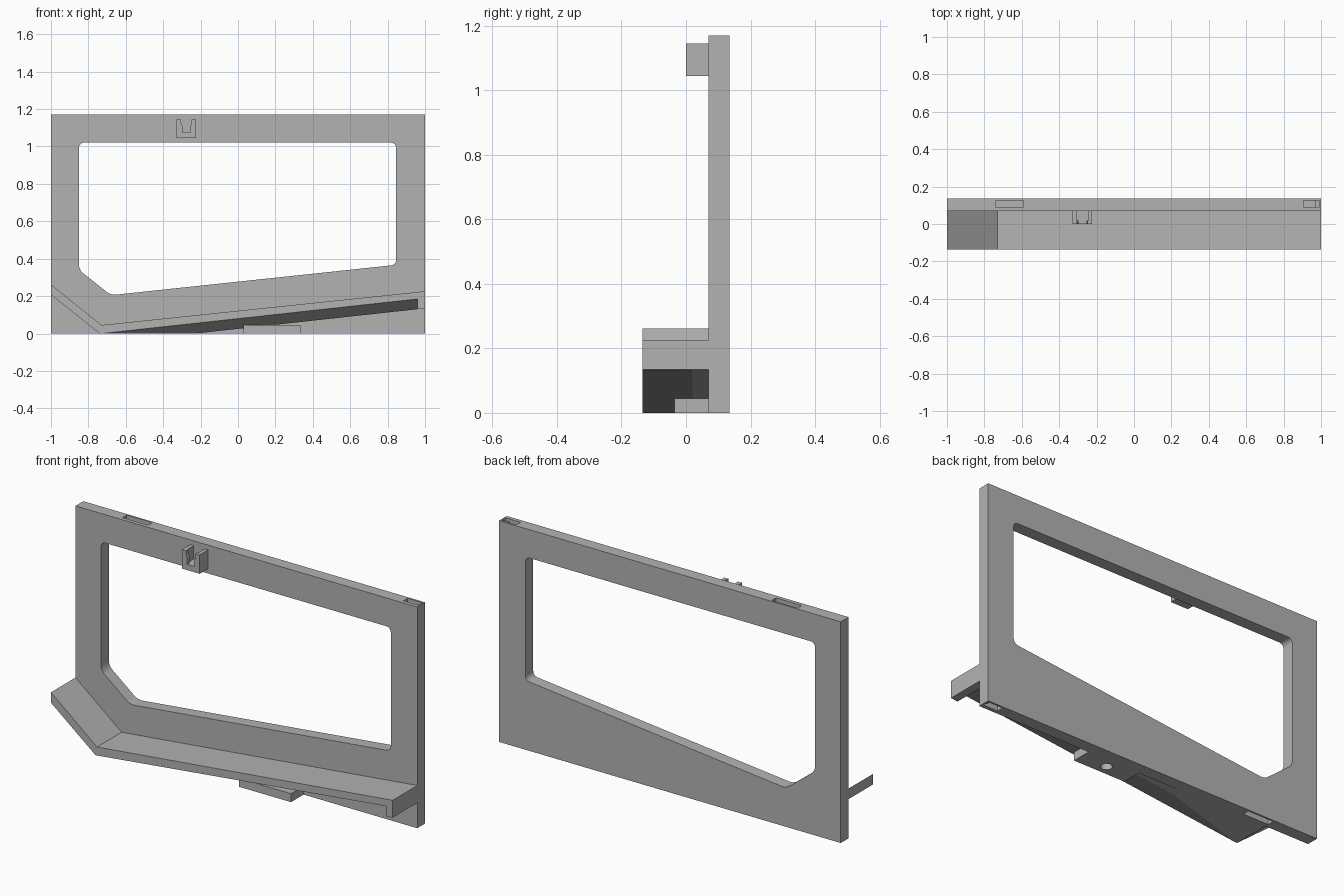
import bpy, bmesh, math
from mathutils import Vector

cube = bpy.data.objects.get("Cube")
if cube:
    bpy.data.objects.remove(cube, do_unlink=True)

grey = bpy.data.materials.new("plain_grey")
grey.use_nodes = True
colour = (0.45, 0.45, 0.45, 1)
grey.diffuse_color = colour
grey.node_tree.nodes["Principled BSDF"].inputs["Base Color"].default_value = colour

FRONT, FACE, BACK = -0.135, 0.07, 0.135   # shelf front, panel front, panel back


def finish(name, bm):
    bmesh.ops.recalc_face_normals(bm, faces=bm.faces)
    mesh = bpy.data.meshes.new(name)
    bm.to_mesh(mesh)
    bm.free()
    mesh.materials.append(grey)
    obj = bpy.data.objects.new(name, mesh)
    bpy.context.collection.objects.link(obj)
    return obj


def prism(name, outline, y0, y1, radius=0):
    """Extrude an x-z outline along y, optionally rounding its corners."""
    bm = bmesh.new()
    face = bm.faces.new([bm.verts.new((x, y0, z)) for x, z in outline])
    side = bmesh.ops.extrude_face_region(bm, geom=[face])["geom"]
    verts = [v for v in side if isinstance(v, bmesh.types.BMVert)]
    bmesh.ops.translate(bm, verts=verts, vec=(0, y1 - y0, 0))
    if radius:
        edges = [e for e in bm.edges
                 if abs(e.verts[0].co.y - e.verts[1].co.y) > 1e-4]
        bmesh.ops.bevel(bm, geom=edges, offset=radius, segments=6,
                        profile=0.5, affect='EDGES')
    return finish(name, bm)


def box(name, x0, x1, y0, y1, z0, z1):
    return prism(name, [(x0, z0), (x1, z0), (x1, z1), (x0, z1)], y0, y1)


def cut(target, cutter):
    """Subtract the cutter, then discard it."""
    cutter.hide_render = True
    mod = target.modifiers.new("cut", 'BOOLEAN')
    mod.operation = 'DIFFERENCE'
    mod.solver = 'EXACT'
    mod.object = cutter
    bpy.context.view_layer.objects.active = target
    bpy.ops.object.modifier_apply(modifier=mod.name)
    bpy.data.objects.remove(cutter, do_unlink=True)


# Upright panel with its window
TOP = 1.17
panel = box("panel", -1, 1, FACE, BACK, 0, TOP)
window = [(-0.85, 1.02), (0.845, 1.02), (0.845, 0.367), (-0.68, 0.205), (-0.85, 0.34)]
cut(panel, prism("window_cutter", window, 0, 0.2, radius=0.025))

# Shallow slots in the top and bottom edges
for z in (0, TOP):
    for x0, x1, depth in ((-0.74, -0.59, 0.03), (0.905, 0.97, 0.03), (0.965, 0.992, 0.015)):
        cut(panel, box("slot_cutter", x0, x1, 0.09, 0.125, z - depth, z + depth))

# Bent shelf
prism("shelf", [(-1, 0.262), (-0.73, 0.045), (1, 0.226), (1, 0.189),
                (-0.73, 0), (-0.74, 0), (-1, 0.207)], FRONT, FACE)

# Tapered support under the shelf
bm = bmesh.new()
for co in ((-0.73, FRONT, 0), (0.96, FRONT, 0.185), (0.96, 0.02, 0.13), (-0.228, 0.02, 0),
           (-0.228, FACE, 0), (0.96, FACE, 0.13), (-0.73, FACE, 0), (0.96, FACE, 0.185)):
    bm.verts.new(co)
bmesh.ops.convex_hull(bm, input=bm.verts)
bmesh.ops.dissolve_limit(bm, angle_limit=math.radians(0.3), verts=bm.verts, edges=bm.edges)
finish("shelf_support", bm)

# Block closing the shelf's end
prism("shelf_end", [(0.96, 0.13), (1, 0.134), (1, 0.2), (0.96, 0.196)], FRONT, FACE)

# Foot tab with a round blind hole below
tab = box("foot_tab", 0.03, 0.335, -0.035, FACE, 0, 0.045)
bm = bmesh.new()
bmesh.ops.create_cone(bm, cap_ends=True, segments=32, radius1=0.028, radius2=0.028, depth=0.07)
bmesh.ops.translate(bm, verts=bm.verts, vec=Vector((0.183, 0.018, 0)))
cut(tab, finish("hole_cutter", bm))


# Clip: a wide channel behind a narrower front lip
def clip_part(name, top_gap, low_gap, y0, y1):
    mid, half, low, floor, high = -0.276, 0.052, 1.045, 1.075, 1.145
    right = [(half, low), (half, high), (top_gap, high),
             (top_gap, 1.125), (low_gap, 1.11), (low_gap, floor)]
    left = [(-x, z) for x, z in reversed(right)]
    prism(name, [(mid + x, z) for x, z in right + left], y0, y1)


clip_part("clip_lip", 0.028, 0.022, 0, 0.02)
clip_part("clip_channel", 0.032, 0.032, 0.02, FACE)
